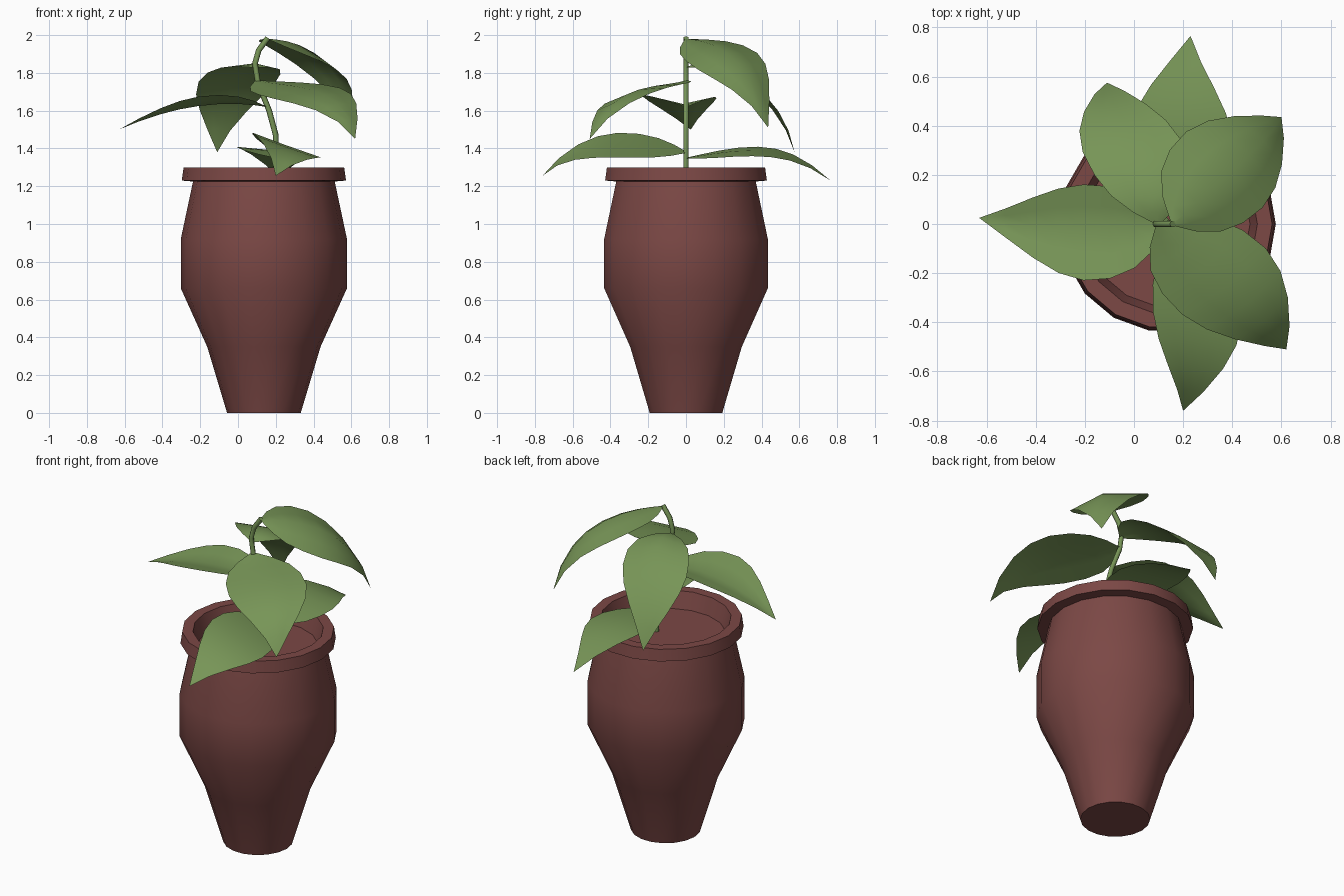
import bpy, bmesh, math
from mathutils import Vector

if "Cube" in bpy.data.objects:
    bpy.data.objects.remove(bpy.data.objects["Cube"])

CX = 0.137  # pot axis


def material(name, rgb):
    m = bpy.data.materials.new(name)
    m.diffuse_color = (*rgb, 1)
    m.use_nodes = True
    m.node_tree.nodes["Principled BSDF"].inputs["Base Color"].default_value = m.diffuse_color
    return m


TERRACOTTA = material("terracotta", (0.20, 0.065, 0.060))
GREEN = material("leaf_green", (0.185, 0.300, 0.095))


def finish(bm, name, mat, angle):
    me = bpy.data.meshes.new(name)
    bm.to_mesh(me)
    bm.free()
    ob = bpy.data.objects.new(name, me)
    bpy.context.collection.objects.link(ob)
    me.materials.append(mat)
    bpy.ops.object.select_all(action='DESELECT')
    ob.select_set(True)
    bpy.context.view_layer.objects.active = ob
    bpy.ops.object.shade_smooth_by_angle(angle=math.radians(angle))
    return ob


def lathe(name, profile, mat, sides=18):
    """Closed turned shape: capped at the first and last ring."""
    bm = bmesh.new()
    rings = [[bm.verts.new((CX + r * math.cos(k * math.tau / sides),
                            r * math.sin(k * math.tau / sides), z))
              for k in range(sides)] for r, z in profile]
    for a, b in zip(rings, rings[1:]):
        for k in range(sides):
            n = (k + 1) % sides
            bm.faces.new((a[k], a[n], b[n], b[k]))
    bm.faces.new(rings[0][::-1])
    bm.faces.new(rings[-1])
    return finish(bm, name, mat, 32)


def leaf(name, base, p1, p2, tip, left, right):
    """Blade along a cubic midrib, with a width vector on each side."""
    pts = [Vector(p) for p in (base, p1, p2, tip)]
    outline = [(0, .06), (.09, .45), (.2, .78), (.33, .96), (.47, 1),
               (.6, .88), (.73, .63), (.87, .3)]

    def rib(t):
        s = Vector()
        for i, p in enumerate(pts):
            w = 1.0
            for j in range(4):
                if j != i:
                    w *= (t * 3 - j) / (i - j)
            s += p * w
        return s

    bm = bmesh.new()
    rows = []
    for t, w in outline:
        m = rib(t)
        rows.append([bm.verts.new(m + Vector(v) * w * f) for v, f in
                     ((left, 1), (left, .5), (left, 0), (right, .5), (right, 1))])
    end = bm.verts.new(rib(1))
    for a, b in zip(rows, rows[1:]):
        for k in range(4):
            bm.faces.new((a[k], b[k], b[k + 1], a[k + 1]))
    for k in range(4):
        bm.faces.new((rows[-1][k], end, rows[-1][k + 1]))
    bm.normal_update()
    if sum(f.normal.z for f in bm.faces) < 0:
        bmesh.ops.reverse_faces(bm, faces=bm.faces[:])
    return finish(bm, name, GREEN, 40)


# Pot with rim, inner wall and sunken soil disc
lathe("pot", [(.195, 0), (.30, .35), (.44, .66), (.44, .92), (.375, 1.225),
              (.435, 1.23), (.425, 1.30), (.365, 1.30), (.335, 1.20)], TERRACOTTA)

# Bent stem
cu = bpy.data.curves.new("stem", 'CURVE')
cu.dimensions = '3D'
cu.bevel_depth = 0.015
cu.bevel_resolution = 1
cu.use_fill_caps = True
path = [(.2, 1.18), (.2, 1.47), (.165, 1.6), (.105, 1.75), (.09, 1.85), (.11, 1.92), (.158, 1.985)]
sp = cu.splines.new('POLY')
sp.points.add(len(path) - 1)
for p, (x, z) in zip(sp.points, path):
    p.co = (x, 0, z, 1)
stem = bpy.data.objects.new("stem", cu)
bpy.context.collection.objects.link(stem)
cu.materials.append(GREEN)
bpy.ops.object.select_all(action='DESELECT')
stem.select_set(True)
bpy.context.view_layer.objects.active = stem
bpy.ops.object.convert(target='MESH')

# Leaves: base, two midrib points, tip, left and right width vectors
leaf("leaf_left", (.15, 0, 1.62), (-.1, -.02, 1.635), (-.36, -.01, 1.595), (-.63, .025, 1.5),
     (0, -.21, .05), (0, .18, .04))
leaf("leaf_back_left", (.1, 0, 1.83), (.06, .2, 1.83), (-.04, .42, 1.67), (-.11, .575, 1.38),
     (-.23, 0, -.03), (.17, .05, -.04))
leaf("leaf_back", (.2, 0, 1.35), (.2, .25, 1.385), (.2, .5, 1.37), (.23, .765, 1.23),
     (-.21, .03, .02), (.2, 0, -.03))
leaf("leaf_back_right", (.16, 0, 1.98), (.33, .15, 1.945), (.5, .31, 1.81), (.6, .435, 1.51),
     (-.19, .16, 0), (.12, -.15, -.09))
leaf("leaf_front_right", (.1, 0, 1.76), (.3, -.17, 1.73), (.5, -.36, 1.66), (.62, -.51, 1.45),
     (-.19, -.12, -.05), (.15, .15, .01))
leaf("leaf_front", (.2, 0, 1.38), (.23, -.25, 1.42), (.24, -.52, 1.40), (.2, -.76, 1.255),
     (-.16, 0, .06), (.2, -.03, -.07))
